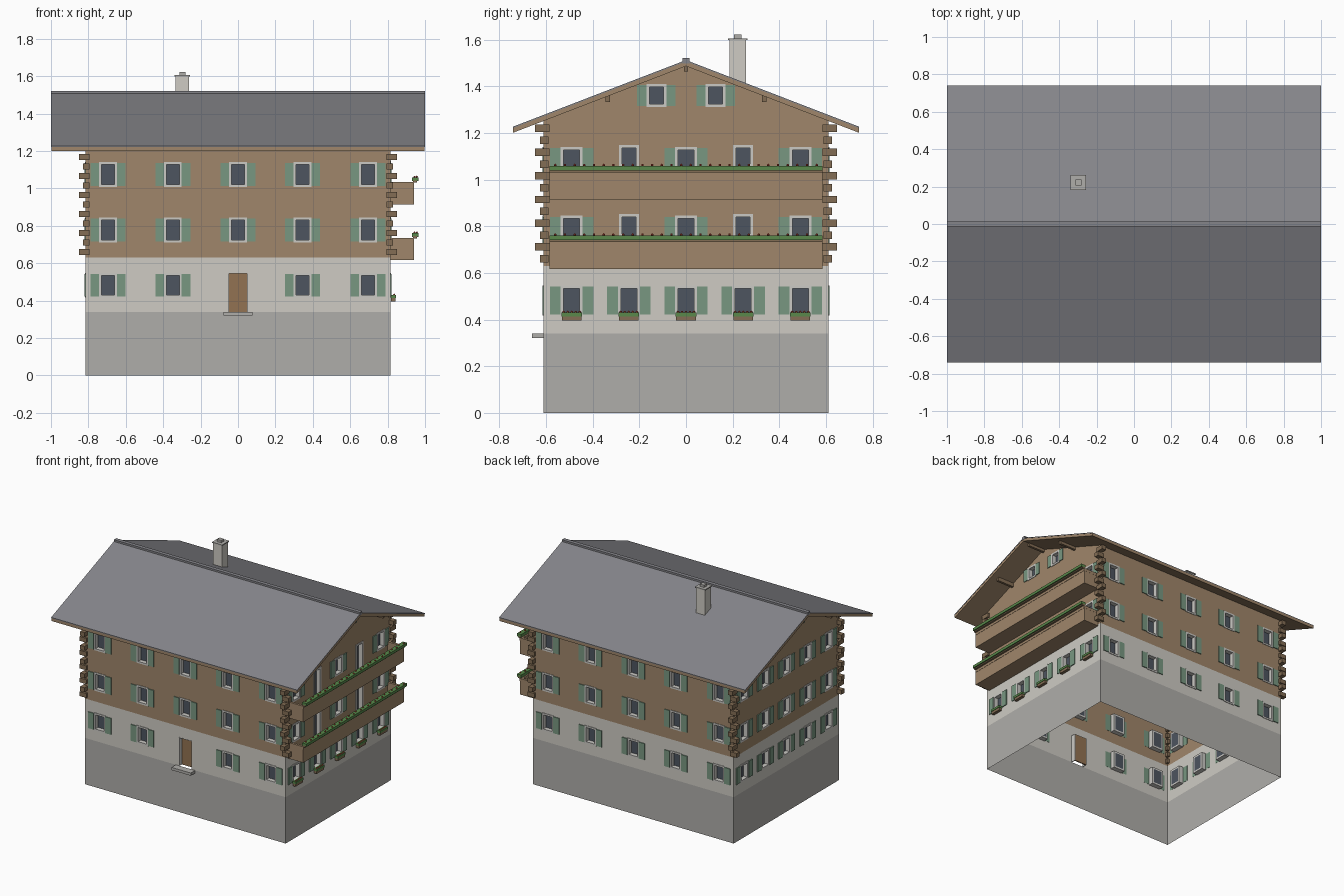
import bpy, bmesh
from mathutils import Vector

if "Cube" in bpy.data.objects:
    bpy.data.objects.remove(bpy.data.objects["Cube"])

PLAINS = {
    'wood': (.35, .24, .145), 'dark_wood': (.23, .155, .09), 'plaster': (.62, .60, .55),
    'stone': (.43, .42, .40), 'slate': (.235, .235, .255), 'glass': (.075, .09, .115),
    'frame': (.60, .59, .56), 'green': (.19, .31, .22), 'leaf': (.10, .25, .07),
    'red': (.50, .06, .04), 'door': (.29, .17, .085)}
MATS = {}
for n, c in PLAINS.items():
    MATS[n] = bpy.data.materials.new(n)
    MATS[n].diffuse_color = (*c, 1)

parts = {}


def part(name, mat):
    return parts.setdefault(name, (bmesh.new(), mat))[0]


def box(name, mat, x0, x1, y0, y1, z0, z1):
    bm = part(name, mat)
    vs = bmesh.ops.create_cube(bm, size=1)['verts']
    lo = Vector((min(x0, x1), min(y0, y1), z0))
    hi = Vector((max(x0, x1), max(y0, y1), z1))
    for v in vs:
        v.co = Vector([lo[i] + (v.co[i] + .5) * (hi[i] - lo[i]) for i in range(3)])


def blossom(x, y, z):
    vs = bmesh.ops.create_icosphere(part('blossoms', 'red'), subdivisions=1, radius=.006)['verts']
    for v in vs:
        v.co += Vector((x, y, z))


def extrude_x(name, mat, profile, hx):
    bm = part(name, mat)
    a = [bm.verts.new((-hx, y, z)) for y, z in profile]
    b = [bm.verts.new((hx, y, z)) for y, z in profile]
    n = len(a)
    bm.faces.new(a)
    bm.faces.new(b[::-1])
    for i in range(n):
        bm.faces.new((a[i], b[i], b[(i + 1) % n], a[(i + 1) % n]))
    bmesh.ops.recalc_face_normals(bm, faces=bm.faces)


HX, HY, SLOPE = .815, .61, .385

# wall frames: along-wall direction, outward direction, half length, distance
WALLS = {
    'front': ((1, 0), (0, -1), HX, HY), 'back': ((-1, 0), (0, 1), HX, HY),
    'right': ((0, 1), (1, 0), HY, HX), 'left': ((0, -1), (-1, 0), HY, HX)}


def place(wall, u, d):
    U, N, h, dist = WALLS[wall]
    return U[0] * u + N[0] * (dist + d), U[1] * u + N[1] * (dist + d)


def wbox(wall, name, mat, u0, u1, d0, d1, z0, z1):
    (x0, y0), (x1, y1) = place(wall, u0, d0), place(wall, u1, d1)
    box(name, mat, x0, x1, y0, y1, z0, z1)


def wall_band(wall, name, mat, z0, z1, holes):
    """Single-skin wall strip with rectangular openings left out."""
    bm = part(name, mat)
    h = WALLS[wall][2]
    holes = [o for o in holes if o[1] >= z0 - .001 and o[2] <= z1]
    us = sorted({-h, h} | {round(o[0] + s * o[3], 4) for o in holes for s in (-1, 1)})
    zs = sorted({z0, z1} | {o[i] for o in holes for i in (1, 2)})
    for a, b in zip(us, us[1:]):
        for c, d in zip(zs, zs[1:]):
            m, k = (a + b) / 2, (c + d) / 2
            if any(abs(m - o[0]) < o[3] and o[1] < k < o[2] for o in holes):
                continue
            bm.faces.new([bm.verts.new((*place(wall, u, 0), z))
                          for u, z in ((a, c), (b, c), (b, d), (a, d))])


def opening(wall, u, z0, z1, hw, kind, sh):
    """Frame lining, recessed pane and optional pair of shutters."""
    t = .004 if kind == 'door' else .013
    fr, dep, out = 'window_frames', -.036, .004 if kind != 'door' else .001
    for s in (-1, 1):
        wbox(wall, fr, 'frame', u + s * (hw - t), u + s * hw, dep, out, z0, z1)
    wbox(wall, fr, 'frame', u - hw + t, u + hw - t, dep, out, z1 - t, z1)
    if kind == 'window':
        wbox(wall, fr, 'frame', u - hw + t, u + hw - t, dep, out, z0, z0 + t)
    pane = ('entrance_door', 'door') if kind == 'door' else ('window_panes', 'glass')
    wbox(wall, *pane, u - hw + t, u + hw - t, dep, dep + .008,
         z0 if kind != 'window' else z0 + t, z1 - t)
    if sh:
        for s in (-1, 1):
            wbox(wall, 'shutters', 'green', u + s * hw, u + s * (hw + sh), -.001, .006,
                 z0 + .005, z1 - .005)


LONG = (-.695, -.348, 0, .345, .695)
SHORT = (-.49, -.245, 0, .245, .49)
FLOORS = ((.417, .547), (.71, .845), (1.007, 1.14))
for wall in WALLS:
    gable = wall in ('left', 'right')
    holes = []
    for f, (z0, z1) in enumerate(FLOORS):
        for i, u in enumerate(SHORT if gable else LONG):
            if wall == 'front' and f == 0 and i == 2:
                holes.append((0, .34, .55, .052, 'door', 0))
            elif wall == 'right' and f and i in (1, 3):
                holes.append((u, z0 - .065, z1 + .008, .043, 'balcony_door', 0))
            else:
                holes.append((u, z0, z1, .047, 'window', .046))
    if gable:
        holes += [(s * .127, 1.31, 1.41, .043, 'window', .039) for s in (-1, 1)]
    for o in holes:
        opening(wall, *o)
    wall_band(wall, 'base_walls', 'stone', 0, .34, [])
    wall_band(wall, 'plaster_walls', 'plaster', .34, .63, holes)
    wall_band(wall, 'timber_walls', 'wood', .63, 1.49 if gable else 1.25, holes)

# trim the gables under the roof slopes
bm = parts['timber_walls'][0]
for s in (-1, 1):
    bmesh.ops.bisect_plane(bm, geom=bm.verts[:] + bm.edges[:] + bm.faces[:],
                           plane_co=(0, 0, 1.487), plane_no=(0, s * SLOPE, 1), clear_outer=True)
for n in ('base_walls', 'plaster_walls', 'timber_walls'):
    bmesh.ops.remove_doubles(parts[n][0], verts=parts[n][0].verts[:], dist=.0005)

# door step
box('door_step', 'stone', -.078, .078, -.66, -HY, .32, .34)

# interlocking log ends at the four corners
for sx in (-1, 1):
    for sy in (-1, 1):
        for k in range(6):
            z = 1.168 - .1015 * k
            box('log_ends', 'dark_wood', sx * .795, sx * .85, sy * .59, sy * .625, z - .016, z + .016)
            z += .051
            box('log_ends', 'dark_wood', sx * .795, sx * .83, sy * .585, sy * .647, z - .016, z + .016)

# balconies with planters on the right gable
for z in (.617, .915):
    n, x1, w = 'balconies', .94, .585
    box(n, 'wood', HX, x1, -w, w, z, z + .014)
    box(n, 'wood', x1 - .014, x1, -w, w, z + .014, z + .098)
    for s in (-1, 1):
        box(n, 'wood', HX, x1 - .014, s * (w - .014), s * w, z + .014, z + .098)
        box('balcony_rails', 'wood', HX, x1 - .016, s * (w - .016), s * (w + .001), z + .098, z + .118)
    box('balcony_rails', 'wood', x1 - .016, x1 + .002, -w - .001, w + .001, z + .098, z + .118)
    box('planters', 'dark_wood', x1 - .005, x1 + .016, -w, w, z + .116, z + .128)
    box('foliage', 'leaf', x1 - .009, x1 + .025, -w, w, z + .124, z + .144)
    for i in range(28):
        blossom(x1 + (.016 if i % 2 else .004), -.56 + i * 1.12 / 27, z + .147)

# window boxes on the right ground floor
for u in SHORT:
    box('planters', 'dark_wood', HX + .004, HX + .026, u - .042, u + .042, .395, .416)
    box('foliage', 'leaf', HX + .002, HX + .03, u - .044, u + .044, .414, .43)
    for i in range(5):
        blossom(HX + .02, u - .034 + i * .017, .432)

# roof boards, slate covering, ridge cap and purlins
def chevron(top, thick, hy):
    e = SLOPE * hy
    return [(-hy, top - e), (0, top), (hy, top - e),
            (hy, top - e - thick), (0, top - thick), (-hy, top - e - thick)]


extrude_x('roof_boards', 'wood', chevron(1.506, .02, .741), .998)
extrude_x('roof_slates', 'slate', chevron(1.512, .006, .741), 1.0)
box('ridge_cap', 'slate', -1, 1, -.014, .014, 1.497, 1.52)
for y, zt in ((0, 1.492), (.335, 1.362), (-.335, 1.362)):
    box('purlins', 'dark_wood', -.95, .95, y - .009, y + .009, zt - .03, zt)

# chimney
box('chimney', 'plaster', -.333, -.262, .187, .257, 1.36, 1.598)
box('chimney_cap', 'stone', -.339, -.256, .181, .263, 1.598, 1.605)
box('chimney_pot', 'stone', -.314, -.281, .206, .238, 1.605, 1.622)

for name, (bm, mat) in parts.items():
    me = bpy.data.meshes.new(name)
    bm.to_mesh(me)
    bm.free()
    me.materials.append(MATS[mat])
    bpy.context.collection.objects.link(bpy.data.objects.new(name, me))

for m in bpy.data.materials:
    if m.users and not m.is_grease_pencil:
        m.use_nodes = True
        m.node_tree.nodes["Principled BSDF"].inputs["Base Color"].default_value = m.diffuse_color
